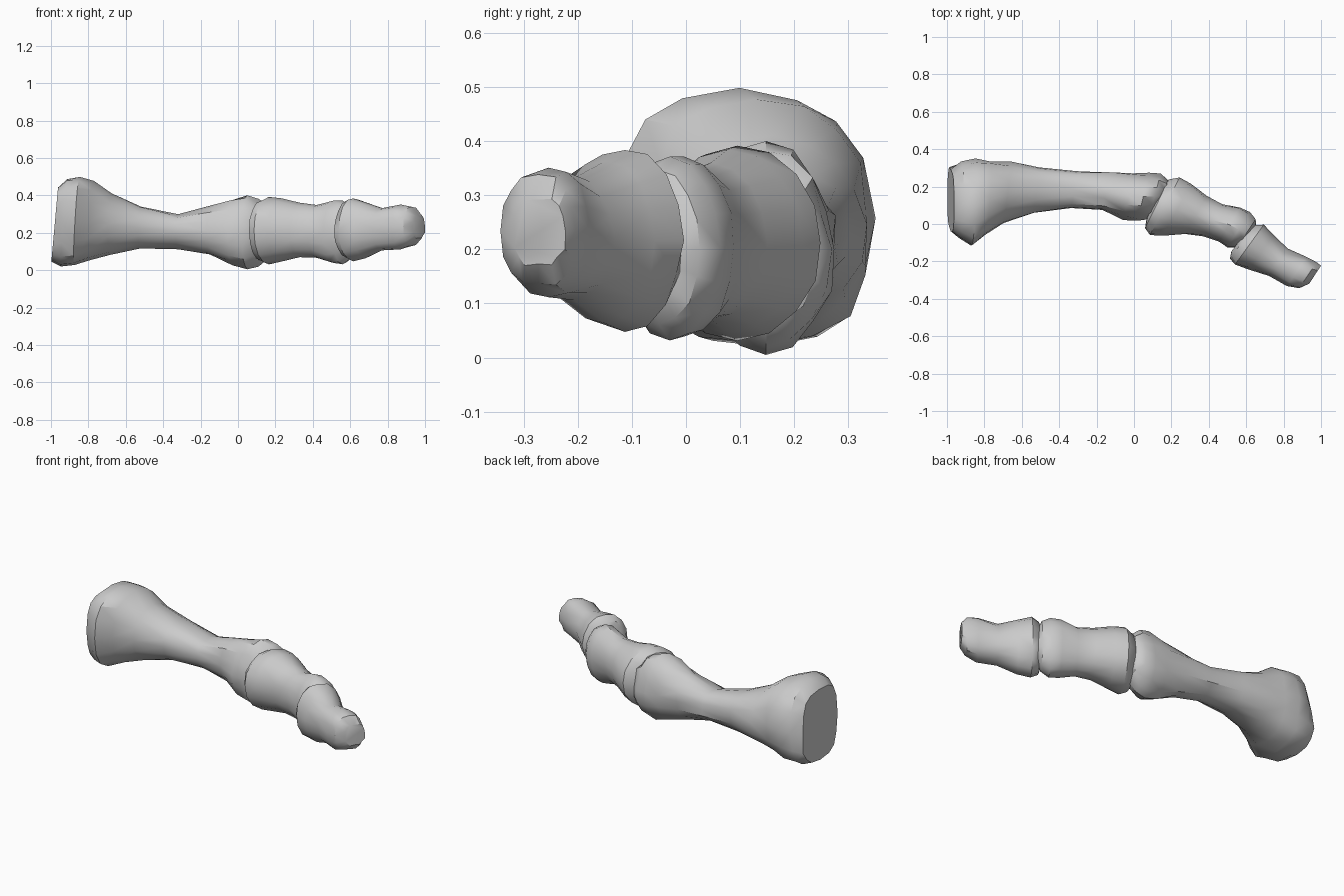
import bpy, bmesh, math, random
from mathutils import Vector

random.seed(4)
cube = bpy.data.objects.get("Cube")
if cube:
    bpy.data.objects.remove(cube)

bone_grey = bpy.data.materials.new("bone grey")
bone_grey.use_nodes = True
colour = (0.6, 0.6, 0.6, 1)
bone_grey.diffuse_color = colour
bone_grey.node_tree.nodes["Principled BSDF"].inputs["Base Color"].default_value = colour

SIDES = 16


def power(v, p):
    return math.copysign(abs(v) ** p, v)


def build_bone(name, rings, turn_start, turn_end, box=0.0, tip_box=0.0,
               lean=0.0, slant=0.0, chip=0.005):
    """Loft oval rings (x, y, z, half width, half height) along a turning axis."""
    bm = bmesh.new()
    loops = []
    last = len(rings) - 1
    for i, (x, y, z, w, h) in enumerate(rings):
        t = i / last
        turn = math.radians(turn_start + (turn_end - turn_start) * t)
        across = Vector((-math.sin(turn), math.cos(turn), 0))
        # Ends can be boxy, the shaft is oval
        base, tip = max(0, 1 - 2 * t), max(0, 2 * t - 1)
        p = 1 - box * base - tip_box * tip
        loop = []
        for k in range(SIDES):
            a = 2 * math.pi * k / SIDES
            s = 1 + random.uniform(-chip, chip) / w
            up = h * s * power(math.sin(a), p)
            co = Vector((x, y, z)) + across * (w * s * power(math.cos(a), p))
            co += Vector((lean * base * up, slant * base * up, up))
            loop.append(bm.verts.new(co))
        loops.append(loop)
    for a, b in zip(loops, loops[1:]):
        for k in range(SIDES):
            n = (k + 1) % SIDES
            bm.faces.new((a[k], a[n], b[n], b[k]))
    # Close both ends
    bm.faces.new(loops[0][::-1])
    bm.faces.new(loops[-1])
    bmesh.ops.triangulate(bm, faces=[f for f in bm.faces if len(f.verts) == 4],
                          quad_method='SHORT_EDGE')
    bmesh.ops.recalc_face_normals(bm, faces=bm.faces[:])
    mesh = bpy.data.meshes.new(name)
    bm.to_mesh(mesh)
    bm.free()
    mesh.materials.append(bone_grey)
    obj = bpy.data.objects.new(name, mesh)
    bpy.context.collection.objects.link(obj)
    bpy.ops.object.select_all(action='DESELECT')
    obj.select_set(True)
    bpy.context.view_layer.objects.active = obj
    bpy.ops.object.shade_smooth_by_angle(angle=math.radians(35))


# Long bone with a broad, boxy base and a rounded knuckle
build_bone("proximal_bone", [
    (-.98, .13, .245, .165, .205), (-.93, .13, .255, .2, .235),
    (-.86, .115, .258, .23, .235), (-.78, .14, .265, .2, .213),
    (-.68, .165, .247, .165, .16), (-.52, .183, .228, .127, .113),
    (-.32, .185, .208, .105, .094), (-.15, .175, .21, .105, .13),
    (-.03, .152, .207, .128, .173), (.05, .148, .2, .13, .192),
    (.11, .148, .2, .12, .178), (.155, .15, .2, .093, .14),
    (.18, .15, .2, .05, .075),
], 0, -18, box=.3, lean=.09, slant=-.1, chip=.007)

# Middle bone, cupped over the first knuckle
build_bone("middle_bone", [
    (.108, .115, .21, .1, .11), (.122, .106, .21, .145, .16),
    (.165, .095, .212, .174, .18),
    (.23, .077, .213, .157, .17), (.33, .047, .213, .117, .147),
    (.42, .02, .208, .098, .14), (.51, -.003, .203, .108, .165),
    (.56, -.03, .203, .112, .167), (.6, -.05, .203, .093, .14),
    (.625, -.065, .203, .05, .075),
], -25, -35, chip=.003)

# Short end bone with a blunt, squared tip
build_bone("end_bone", [
    (.567, -.085, .215, .08, .1), (.58, -.094, .215, .11, .145),
    (.615, -.113, .217, .131, .168),
    (.68, -.15, .215, .112, .15), (.77, -.207, .22, .088, .112),
    (.87, -.254, .232, .094, .118), (.93, -.273, .234, .082, .102),
    (.967, -.273, .232, .058, .062),
], -37, -33, tip_box=.25, chip=.004)
